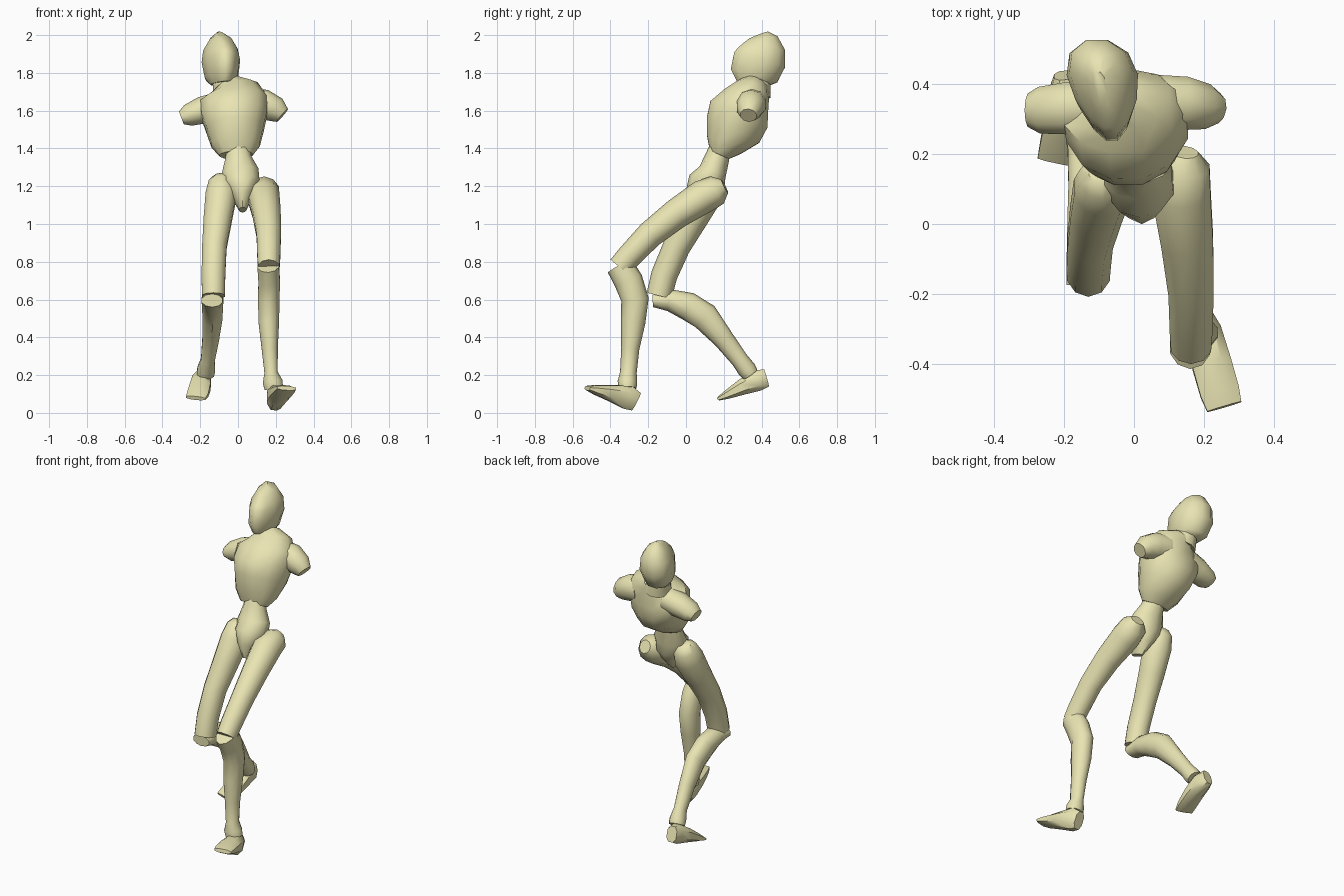
import bpy, bmesh, math
from mathutils import Vector


def loft(name, rings, ref=(1, 0, 0), sides=10, power=1.0, taper=0.0, shear=0.0):
    """Skin a tube through rings of (x, y, z, half width, half depth)."""
    bm = bmesh.new()
    mids = [Vector(r[:3]) for r in rings]
    loops = []
    for i, (x, y, z, a, b) in enumerate(rings):
        n = (mids[min(i + 1, len(mids) - 1)] - mids[max(i - 1, 0)]).normalized()
        u = Vector(ref)
        u = (u - n * u.dot(n)).normalized()
        v = n.cross(u)
        loop = []
        for k in range(sides):
            t = 2 * math.pi * (k + 0.5) / sides
            c, s = math.cos(t), math.sin(t)
            c = math.copysign(abs(c) ** power, c)
            s = math.copysign(abs(s) ** power, s)
            p = mids[i] + u * (a * c * (1 + taper * s) + shear * b * s) + v * (b * s)
            loop.append(bm.verts.new(p))
        loops.append(loop)
    for lo, hi in zip(loops, loops[1:]):
        for k in range(sides):
            j = (k + 1) % sides
            bm.faces.new((lo[k], lo[j], hi[j], hi[k]))
    bm.faces.new(loops[0][::-1])
    bm.faces.new(loops[-1])
    bmesh.ops.recalc_face_normals(bm, faces=bm.faces)
    mesh = bpy.data.meshes.new(name)
    bm.to_mesh(mesh)
    bm.free()
    ob = bpy.data.objects.new(name, mesh)
    bpy.context.collection.objects.link(ob)
    mesh.materials.append(skin)
    bpy.ops.object.select_all(action='DESELECT')
    ob.select_set(True)
    bpy.context.view_layer.objects.active = ob
    bpy.ops.object.shade_smooth_by_angle(angle=math.radians(45))
    return ob


skin = bpy.data.materials.new("pale_yellow")
skin.diffuse_color = (0.82, 0.78, 0.45, 1)

# Head: egg narrowing toward the face, slightly turned
loft("head", [
    (-0.08, 0.355, 1.745, 0.062, 0.09), (-0.082, 0.36, 1.785, 0.085, 0.132),
    (-0.085, 0.39, 1.87, 0.098, 0.145), (-0.088, 0.40, 1.925, 0.088, 0.13),
    (-0.09, 0.395, 1.975, 0.056, 0.095), (-0.095, 0.385, 2.0, 0.018, 0.055),
], sides=12, taper=0.3, shear=-0.15)

# Neck
loft("neck", [
    (-0.055, 0.36, 1.69, 0.085, 0.09), (-0.066, 0.37, 1.73, 0.07, 0.078),
    (-0.075, 0.37, 1.78, 0.068, 0.075)])

# Ribcage
loft("ribcage", [
    (-0.01, 0.175, 1.365, 0.09, 0.055), (-0.012, 0.20, 1.42, 0.132, 0.105),
    (-0.015, 0.25, 1.50, 0.156, 0.16), (-0.02, 0.28, 1.58, 0.18, 0.172),
    (-0.022, 0.32, 1.65, 0.185, 0.135), (-0.03, 0.35, 1.70, 0.145, 0.10),
    (-0.055, 0.37, 1.735, 0.075, 0.075)], sides=12)

# Shoulder stubs
loft("right_shoulder", [
    (0.06, 0.35, 1.64, 0.08, 0.08), (0.14, 0.345, 1.632, 0.08, 0.08),
    (0.20, 0.335, 1.605, 0.068, 0.068), (0.235, 0.33, 1.575, 0.045, 0.045)],
    ref=(0, 1, 0))
loft("left_shoulder", [
    (-0.10, 0.34, 1.625, 0.075, 0.075), (-0.19, 0.33, 1.602, 0.078, 0.072),
    (-0.265, 0.325, 1.575, 0.07, 0.058), (-0.30, 0.325, 1.562, 0.05, 0.036)],
    ref=(0, 1, 0))

# Waist and pelvis wedge
loft("pelvis", [
    (0.0, 0.185, 1.42, 0.06, 0.055), (0.002, 0.165, 1.35, 0.072, 0.065),
    (0.012, 0.14, 1.275, 0.102, 0.075), (0.018, 0.11, 1.22, 0.10, 0.10),
    (0.022, 0.085, 1.15, 0.06, 0.09), (0.025, 0.06, 1.075, 0.02, 0.045)])

# Right leg, striding forward
loft("right_thigh", [
    (0.145, 0.205, 1.20, 0.04, 0.04), (0.14, 0.165, 1.18, 0.08, 0.08),
    (0.135, 0.09, 1.145, 0.088, 0.09), (0.152, -0.05, 1.055, 0.078, 0.08),
    (0.163, -0.19, 0.945, 0.068, 0.072), (0.163, -0.30, 0.83, 0.064, 0.066),
    (0.163, -0.35, 0.77, 0.06, 0.065)])
loft("right_shin", [
    (0.16, -0.352, 0.78, 0.06, 0.072), (0.165, -0.305, 0.70, 0.06, 0.077),
    (0.163, -0.27, 0.60, 0.06, 0.073), (0.163, -0.28, 0.48, 0.057, 0.065),
    (0.168, -0.295, 0.34, 0.045, 0.048), (0.175, -0.305, 0.215, 0.037, 0.044),
    (0.183, -0.31, 0.165, 0.055, 0.052), (0.19, -0.31, 0.13, 0.052, 0.048)])
loft("right_foot", [
    (0.19, -0.265, 0.06, 0.035, 0.055), (0.20, -0.31, 0.083, 0.052, 0.068),
    (0.222, -0.40, 0.105, 0.06, 0.046), (0.245, -0.48, 0.122, 0.06, 0.027),
    (0.258, -0.522, 0.131, 0.054, 0.012)], power=0.8, sides=8)

# Left leg, trailing with a bent knee
loft("left_thigh", [
    (-0.09, 0.15, 1.255, 0.04, 0.035), (-0.088, 0.135, 1.225, 0.07, 0.072),
    (-0.09, 0.10, 1.15, 0.086, 0.09), (-0.108, 0.03, 1.02, 0.078, 0.08),
    (-0.125, -0.05, 0.88, 0.068, 0.073), (-0.13, -0.115, 0.73, 0.066, 0.07),
    (-0.13, -0.142, 0.62, 0.064, 0.068)])
loft("left_shin", [
    (-0.137, -0.175, 0.595, 0.058, 0.035), (-0.135, -0.09, 0.597, 0.06, 0.058),
    (-0.135, 0.01, 0.565, 0.058, 0.075), (-0.135, 0.10, 0.51, 0.055, 0.075),
    (-0.145, 0.20, 0.39, 0.046, 0.055), (-0.16, 0.285, 0.28, 0.038, 0.046),
    (-0.168, 0.322, 0.23, 0.05, 0.05), (-0.173, 0.34, 0.205, 0.048, 0.045)])
loft("left_foot", [
    (-0.197, 0.425, 0.185, 0.033, 0.05), (-0.192, 0.38, 0.172, 0.052, 0.06),
    (-0.20, 0.30, 0.138, 0.058, 0.045), (-0.213, 0.22, 0.098, 0.06, 0.025),
    (-0.224, 0.178, 0.078, 0.056, 0.011)], power=0.8, sides=8)
